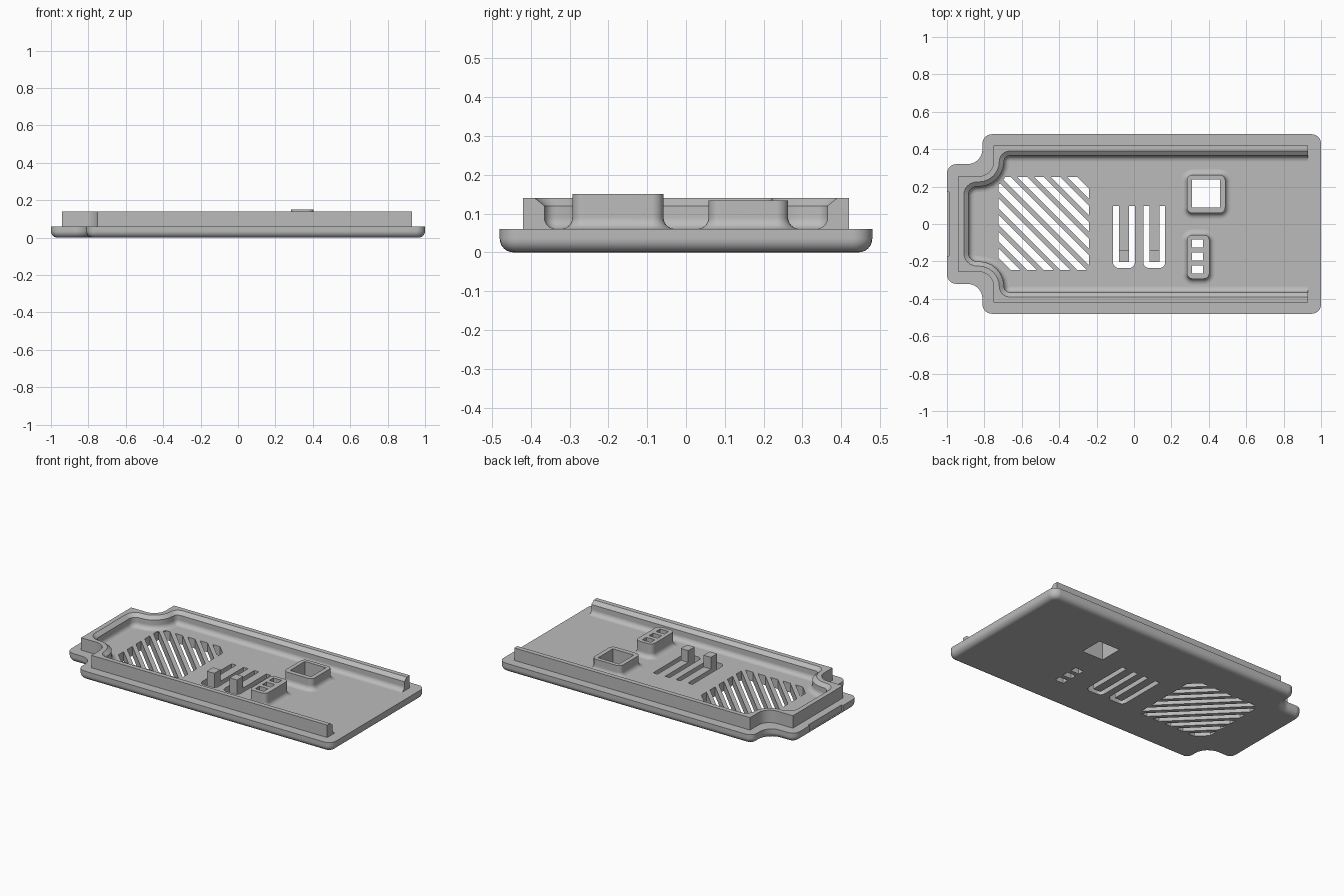
import bpy, bmesh
from math import sin, cos, pi
from mathutils import Vector

if "Cube" in bpy.data.objects:
    bpy.data.objects.remove(bpy.data.objects["Cube"], do_unlink=True)

grey = bpy.data.materials.new("plastic_grey")
grey.use_nodes = True
grey.diffuse_color = (0.5, 0.5, 0.5, 1)
grey.node_tree.nodes["Principled BSDF"].inputs["Base Color"].default_value = (0.5, 0.5, 0.5, 1)

SEG = 6
FLOOR = 0.06
SUNK = 0.055


def outline(points, d=0.0, closed=True, sharp=False):
    """Right-angled outline of (x, y, radius) corners, counter-clockwise, inset by d."""
    result, n = [], len(points)
    for i, (x, y, r) in enumerate(points):
        p = Vector((x, y))
        before = p - Vector(points[i - 1][:2])
        after = Vector(points[(i + 1) % n][:2]) - p
        a, b = before.normalized(), after.normalized()
        na, nb = Vector((-a.y, a.x)), Vector((-b.y, b.x))
        if not closed and i in (0, n - 1):
            result.append(p + d * (nb if i == 0 else na))
            continue
        pos = p + d * (na + nb)
        if r == 0:
            result.append(pos)
            continue
        convex = a.cross(b) > 0
        radius = max(r - d, 0) if convex else r + d
        if convex and sharp:
            radius = 0
        centre = pos + radius * (b - a)
        for k in range(SEG + 1):
            t = k / SEG * pi / 2
            result.append(centre + radius * (a * sin(t) - b * cos(t)))
    return result


def loft(name, layers, closed=True):
    """Skin a list of (outline, height) layers; open outlines get a closed cross-section."""
    bm = bmesh.new()
    rings = [[bm.verts.new((p.x, p.y, z)) for p in loop] for loop, z in layers]
    m = len(rings[0])
    pairs = list(zip(rings, rings[1:]))
    if not closed:
        pairs.append((rings[-1], rings[0]))
    for low, high in pairs:
        for i in range(m if closed else m - 1):
            j = (i + 1) % m
            bm.faces.new((low[i], low[j], high[j], high[i]))
    if closed:
        bm.faces.new(rings[0])
        bm.faces.new(rings[-1])
    else:
        bm.faces.new([ring[0] for ring in rings])
        bm.faces.new([ring[-1] for ring in rings])
    bmesh.ops.remove_doubles(bm, verts=bm.verts, dist=1e-5)
    bmesh.ops.recalc_face_normals(bm, faces=bm.faces)
    mesh = bpy.data.meshes.new(name)
    bm.to_mesh(mesh)
    bm.free()
    mesh.materials.append(grey)
    obj = bpy.data.objects.new(name, mesh)
    bpy.context.collection.objects.link(obj)
    return obj


def rect(x0, x1, y0, y1, r=0):
    return [(x0, y0, r), (x1, y0, r), (x1, y1, r), (x0, y1, r)]


def prism(name, loop, z0=-0.1, z1=0.3):
    return loft(name, [(loop, z0), (loop, z1)])


def mirrored(half):
    return half + [(x, -y, r) for x, y, r in reversed(half)]


def activate(obj):
    bpy.ops.object.select_all(action='DESELECT')
    obj.select_set(True)
    bpy.context.view_layer.objects.active = obj


def cut(obj, cutters):
    for c in cutters:
        mod = obj.modifiers.new("cut", 'BOOLEAN')
        mod.operation, mod.solver, mod.object = 'DIFFERENCE', 'EXACT', c
        activate(obj)
        bpy.ops.object.modifier_apply(modifier=mod.name)


# Base plate with a narrower tongue and a rounded lower edge
plate_path = mirrored([(1, 0.48, 0.05), (-0.81, 0.48, 0.05),
                       (-0.81, 0.32, 0.08), (-1, 0.32, 0.05)])
R = 0.035
steps = [k / SEG * pi / 2 for k in range(SEG + 1)]
layers = [(outline(plate_path, R * (1 - sin(t))), R * (1 - cos(t))) for t in steps]
layers.append((outline(plate_path), FLOOR))
plate = loft("base_plate", layers)

# Raised lip around three sides, with a chamfered inner top and a floor fillet
lip_path = mirrored([(0.93, 0.42, 0), (-0.75, 0.42, 0.085),
                     (-0.75, 0.255, 0.08), (-0.94, 0.255, 0.1)])
F = 0.03
profile = [(0, SUNK), (0, 0.14), (0.03, 0.14), (0.055, 0.12)]
profile += [(0.055 + F * (1 - cos(t)), FLOOR + F * (1 - sin(t))) for t in steps]
profile.append((0.055 + F, SUNK))
lip = loft("lip_wall", [(outline(lip_path, d, False, d == 0), z) for d, z in profile], False)


# Filleted bosses standing on the floor
def boss(name, path, top):
    sections = [(outline(path, -F), SUNK)]
    sections += [(outline(path, -F * (1 - sin(t))), FLOOR + F * (1 - cos(t))) for t in steps]
    sections.append((outline(path), top))
    return loft(name, sections)


square_boss = boss("square_boss", rect(0.283, 0.488, 0.058, 0.263, 0.03), 0.133)
slot_boss = boss("slot_boss", rect(0.283, 0.403, -0.293, -0.058, 0.03), 0.15)

# Openings through the bosses
square_hole = [prism("square_hole_cutter", outline(rect(0.31, 0.46, 0.088, 0.238)))]
slot_holes = [prism("slot_hole_cutter", outline(rect(0.31, 0.37, y - 0.021, y + 0.021)))
              for y in (-0.104, -0.174, -0.244)]

# Diagonal vent slots clipped to a square
X0, X1, Y0, Y1 = -0.725, -0.24, -0.245, 0.25


def vent_ends(s):
    upper = Vector((s - Y1, Y1)) if s - Y1 >= X0 else Vector((X0, s - X0))
    lower = Vector((s - Y0, Y0)) if s - Y0 <= X1 else Vector((X1, s - X1))
    return upper, lower


vents = []
for k in range(10):
    s = -0.88 + k * 0.089
    u0, l0 = vent_ends(s - 0.026)
    u1, l1 = vent_ends(s + 0.026)
    vents.append(prism("vent_cutter", [u0, l0, l1, u1]))

# Two spring tabs: U-shaped slots, each with a push block at the free end
u_slots = []
ARM, WIDE, TOP, LOW = 0.032, 0.117, 0.095, -0.235
for side, x in (("right", -0.112), ("left", 0.05)):
    xa, xb, xc = x + ARM, x + WIDE - ARM, x + WIDE
    u_path = [(x, LOW, 0.03), (xc, LOW, 0.03), (xc, TOP, 0), (xb, TOP, 0),
              (xb, LOW + ARM, 0), (xa, LOW + ARM, 0), (xa, TOP, 0), (x, TOP, 0)]
    u_slots.append(prism("tab_slot_cutter", outline(u_path)))
    prism("push_block_" + side, outline(rect(xa, xb, LOW + ARM, -0.14)), SUNK, 0.135)

# Shallow grip recess in the end of the tongue
recess = [prism("recess_cutter", outline(rect(-1.1, -0.988, -0.17, 0.17)), 0.02, 0.1)]

cut(plate, square_hole + slot_holes + vents + u_slots + recess)
cut(square_boss, square_hole)
cut(slot_boss, slot_holes)
for c in square_hole + slot_holes + vents + u_slots + recess:
    bpy.data.objects.remove(c, do_unlink=True)

# Smooth fillets, crisp edges, flat large faces
for obj in (plate, lip, square_boss, slot_boss):
    activate(obj)
    bpy.ops.object.shade_smooth_by_angle(angle=pi / 6)
    weighted = obj.modifiers.new("flat_normals", 'WEIGHTED_NORMAL')
    weighted.keep_sharp = True
